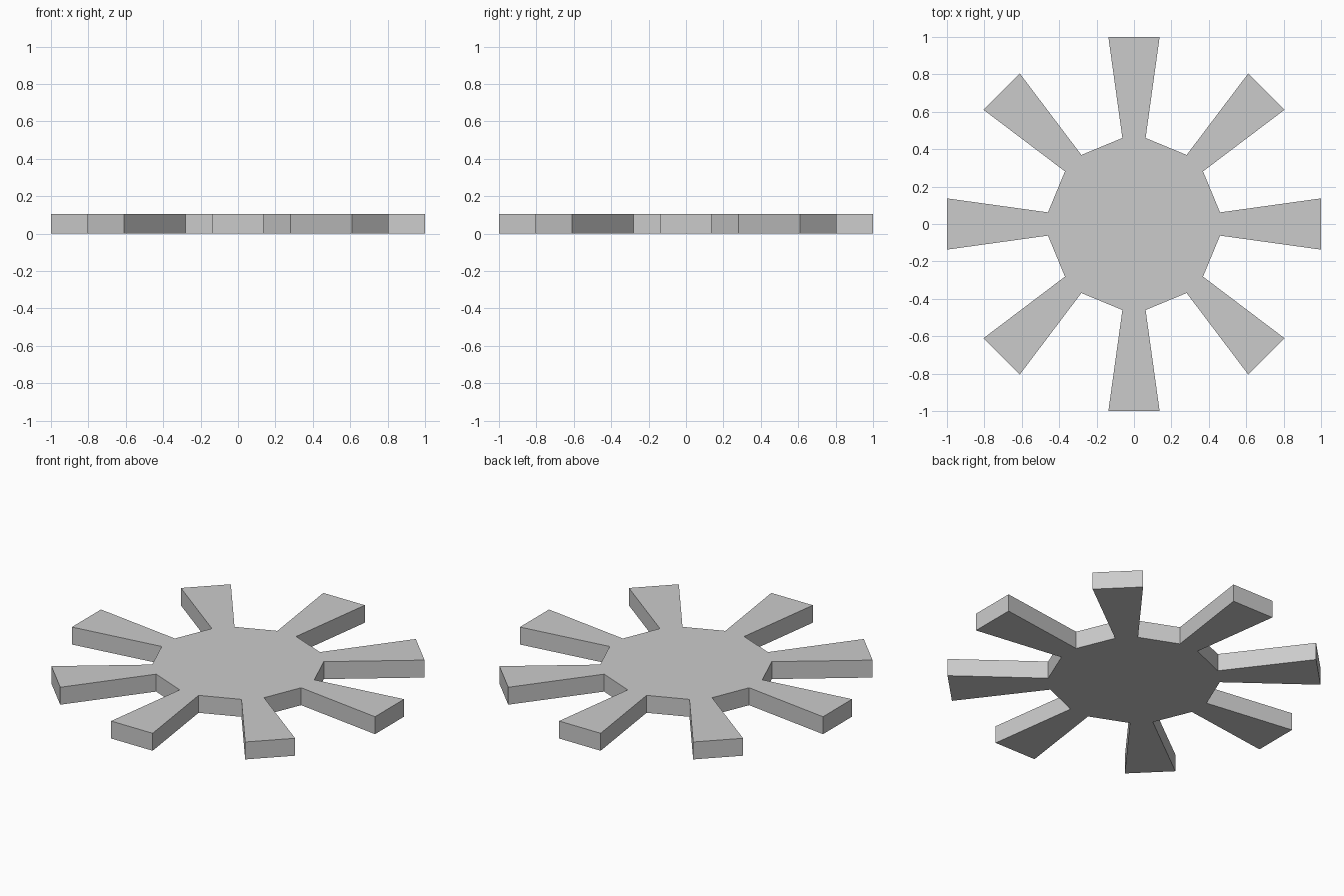
import bpy, bmesh
from math import cos, sin, tau

if "Cube" in bpy.data.objects:
    bpy.data.objects.remove(bpy.data.objects["Cube"])

TEETH = 8
HEIGHT = 0.104
# One tooth, pointing along +x: root and tip corners
TOOTH = [(0.46, -0.062), (1.0, -0.137), (1.0, 0.137), (0.46, 0.062)]

# Outline of the whole wheel, tooth by tooth
outline = []
for i in range(TEETH):
    a = tau * i / TEETH
    outline += [(x * cos(a) - y * sin(a), x * sin(a) + y * cos(a)) for x, y in TOOTH]

bm = bmesh.new()
rim = [bm.verts.new((x, y, 0)) for x, y in outline]
centre = bm.verts.new((0, 0, 0))

# Hub and teeth as wedges meeting at the centre
for i in range(TEETH):
    a, b, c, d = rim[4 * i:4 * i + 4]
    bm.faces.new((a, b, c, d))
    bm.faces.new((centre, a, d))
    bm.faces.new((centre, d, rim[(4 * i + 4) % len(rim)]))

# Thickness
ext = bmesh.ops.extrude_face_region(bm, geom=bm.faces[:], use_keep_orig=True)
top = [g for g in ext["geom"] if isinstance(g, bmesh.types.BMVert)]
bmesh.ops.translate(bm, verts=top, vec=(0, 0, HEIGHT))
bmesh.ops.recalc_face_normals(bm, faces=bm.faces[:])

mesh = bpy.data.meshes.new("toothed_wheel")
bm.to_mesh(mesh)
bm.free()
wheel = bpy.data.objects.new("toothed_wheel", mesh)
bpy.context.collection.objects.link(wheel)
